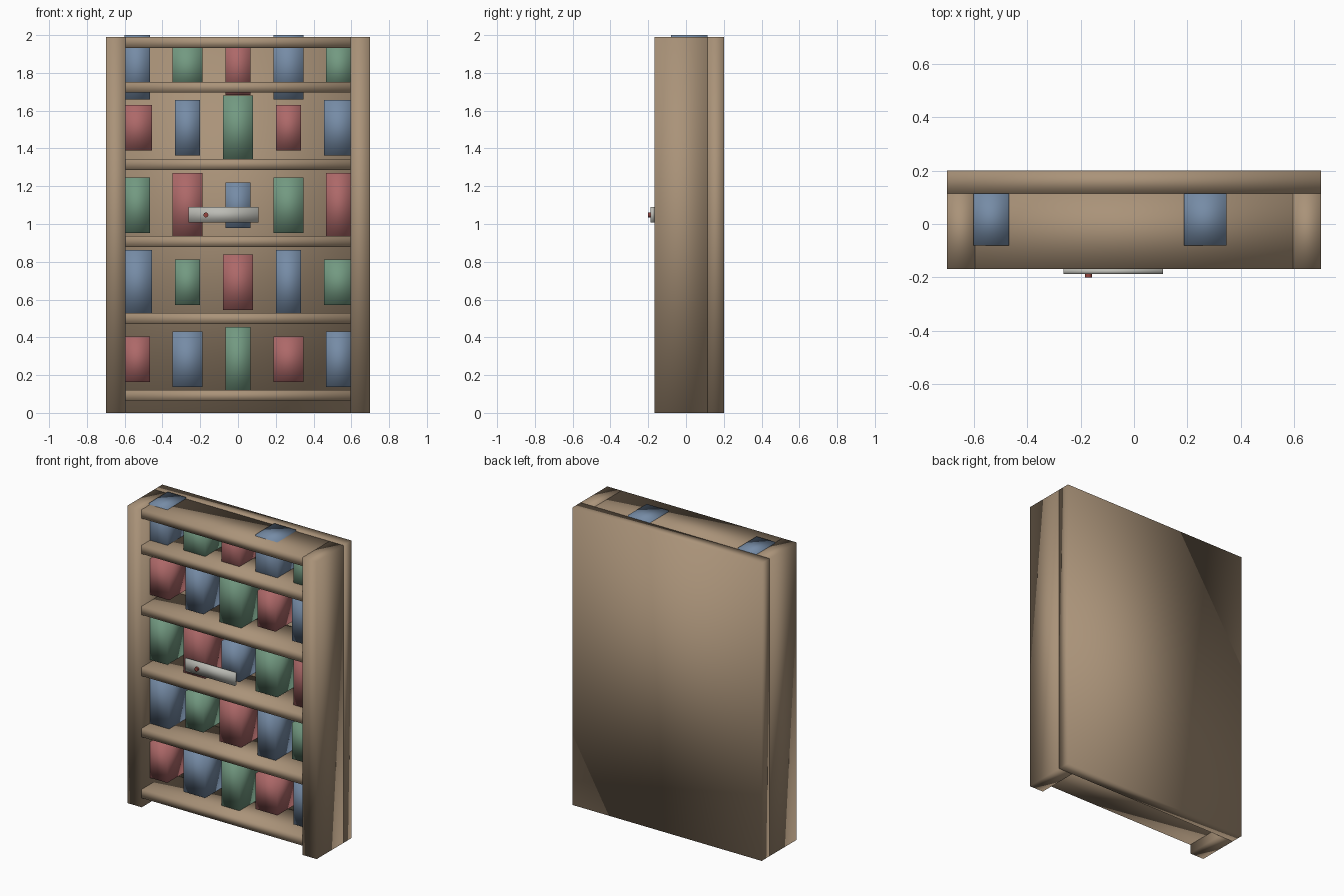
import bpy, bmesh
from mathutils import Matrix

cube = bpy.data.objects.get("Cube")
if cube:
    bpy.data.objects.remove(cube, do_unlink=True)


def material(name, rgb):
    m = bpy.data.materials.new(name)
    m.use_nodes = True
    color = (*rgb, 1)
    m.diffuse_color = color
    m.node_tree.nodes["Principled BSDF"].inputs["Base Color"].default_value = color
    return m


wood = material("wood", (0.40, 0.29, 0.19))
red = material("red_cover", (0.42, 0.14, 0.14))
blue = material("blue_cover", (0.18, 0.26, 0.38))
green = material("green_cover", (0.17, 0.32, 0.22))
metal = material("pale_metal", (0.50, 0.50, 0.46))
pin_red = material("dark_red", (0.30, 0.06, 0.05))


def finish(name, bm, mat, angle=None):
    me = bpy.data.meshes.new(name)
    bm.to_mesh(me)
    bm.free()
    me.materials.append(mat)
    me.shade_smooth()
    if angle:
        me.set_sharp_from_angle(angle=angle)
    ob = bpy.data.objects.new(name, me)
    bpy.context.collection.objects.link(ob)
    return ob


def box(name, x, y, z, mat):
    """Softly shaded box from its (min, max) range on each axis."""
    bm = bmesh.new()
    bmesh.ops.create_cube(bm, size=1)
    for v in bm.verts:
        for i, (lo, hi) in enumerate((x, y, z)):
            v.co[i] = hi if v.co[i] > 0 else lo
    return finish(name, bm, mat)


FRONT, PANEL, BACK = -0.168, 0.115, 0.20
TOP = 1.99

# Case: back panel, two sides and six shelves
box("back_panel", (-0.7, 0.7), (PANEL, BACK), (0, TOP), wood)
box("left_side", (0.595, 0.7), (FRONT, PANEL), (0, TOP), wood)
box("right_side", (-0.7, -0.595), (FRONT, PANEL), (0, TOP), wood)
for i, z in enumerate((0.062, 0.47, 0.878, 1.287, 1.695, 1.932)):
    box(f"shelf_{i + 1}", (-0.597, 0.597), (FRONT, PANEL), (z, z + 0.058), wood)

# Books: colour, height and width cycle along the rows
covers = {"r": (red, 0), "b": (blue, 1), "g": (green, 2)}
heights = (0.24, 0.293, 0.342)
rows = (("rbgrb", 0.284, 0), ("bgrbg", 0.692, 2), ("grbgr", 1.100, 1),
        ("rbgrb", 1.509, 0), ("bgrbg", 1.830, 2))
for r, (colors, zc, start) in enumerate(rows):
    for c, key in enumerate(colors):
        h = heights[(start + c) % 3] / 2
        w = 0.08 if (r + c) % 2 else 0.067
        xc = (c - 2) * 0.267
        box(f"book_{r + 1}_{c + 1}", (xc - w, xc + w), (-0.08, PANEL),
            (zc - h, zc + h), covers[key][0])

# Latch bar with its pin
box("latch_bar", (-0.263, 0.108), (-0.187, FRONT), (1.007, 1.09), metal)
bm = bmesh.new()
bmesh.ops.create_cone(bm, cap_ends=True, segments=16, radius1=0.013, radius2=0.013,
                      depth=0.02, matrix=Matrix.Rotation(1.5708, 4, "X"))
pin = finish("latch_pin", bm, pin_red, angle=0.6)
pin.location = (-0.17, -0.19, 1.048)
